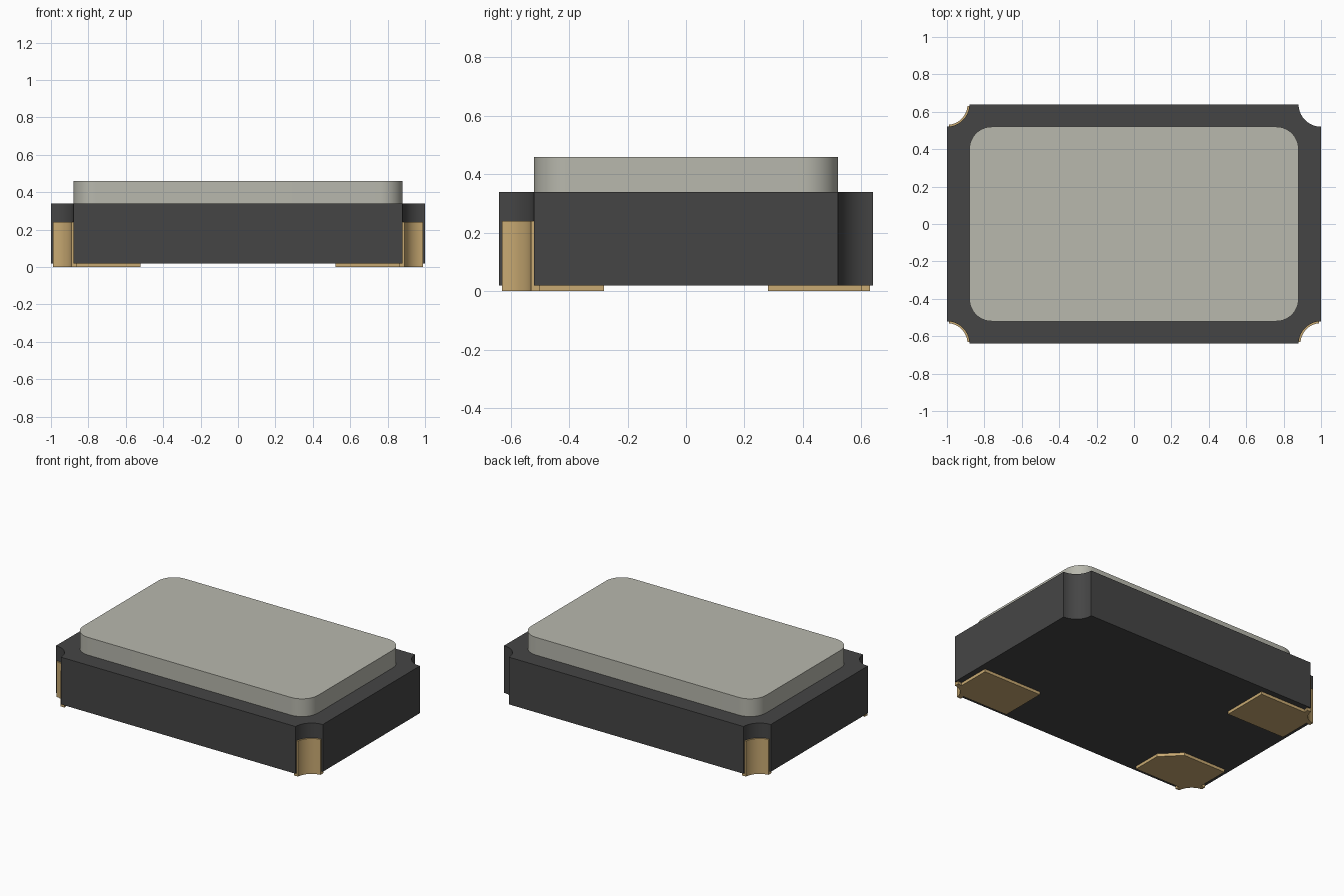
import bpy, bmesh
from math import asin, cos, sin, pi, radians

cube = bpy.data.objects.get("Cube")
if cube:
    bpy.data.objects.remove(cube, do_unlink=True)

HX, HY = 1.0, 0.64          # half length and half width of the body
NOTCH = 0.12                # corner notch radius
PAD_Z, BODY_Z, LID_Z, WALL_Z = 0.02, 0.34, 0.46, 0.24


def material(name, r, g, b):
    m = bpy.data.materials.new(name)
    m.use_nodes = True
    m.diffuse_color = (r, g, b, 1)
    m.node_tree.nodes["Principled BSDF"].inputs["Base Color"].default_value = (r, g, b, 1)
    return m


ceramic = material("dark ceramic", 0.06, 0.06, 0.06)
metal = material("pale metal", 0.48, 0.48, 0.42)
gold = material("gold plating", 0.58, 0.40, 0.17)


def prism(name, points, z0, z1, mat):
    """Extrude a flat outline from z0 to z1."""
    bm = bmesh.new()
    base = bm.faces.new([bm.verts.new((x, y, z0)) for x, y in points])
    top = bmesh.ops.extrude_face_region(bm, geom=[base])
    verts = [v for v in top["geom"] if isinstance(v, bmesh.types.BMVert)]
    bmesh.ops.translate(bm, verts=verts, vec=(0, 0, z1 - z0))
    bmesh.ops.recalc_face_normals(bm, faces=bm.faces)
    mesh = bpy.data.meshes.new(name)
    bm.to_mesh(mesh)
    bm.free()
    mesh.materials.append(mat)
    obj = bpy.data.objects.new(name, mesh)
    bpy.context.collection.objects.link(obj)
    bpy.ops.object.select_all(action='DESELECT')
    obj.select_set(True)
    bpy.context.view_layer.objects.active = obj
    bpy.ops.object.shade_smooth_by_angle(angle=radians(30))
    return obj


def arc(cx, cy, r, a0, a1, steps=16):
    return [(cx + r * cos(a0 + (a1 - a0) * i / steps),
             cy + r * sin(a0 + (a1 - a0) * i / steps)) for i in range(steps + 1)]


def notch_arc(r, inset):
    """Concave corner arc at +x +y, ending inset from both sides."""
    a = asin(inset / r)
    return arc(HX, HY, r, 1.5 * pi - a, pi + a)


def four_corners(corner):
    """Mirror one corner's points round to all four, in order."""
    out = []
    for sx, sy in ((1, 1), (-1, 1), (-1, -1), (1, -1)):
        pts = [(sx * x, sy * y) for x, y in corner]
        out += pts if sx * sy > 0 else pts[::-1]
    return out


# Ceramic body with scooped corners, and the rounded lid on top
prism("body", four_corners(notch_arc(NOTCH, 0)), PAD_Z, BODY_Z, ceramic)
lid = arc(HX - 2 * NOTCH, HY - 2 * NOTCH, NOTCH, 0, pi / 2)
prism("lid", four_corners(lid), BODY_Z, LID_Z, metal)

# Solder pads and plated corner walls; the back left corner has none
for label, sx, sy in (("front_left", 1, -1), ("front_right", -1, -1),
                      ("back_right", -1, 1)):
    def place(pts):
        return [(sx * x, sy * y) for x, y in pts]

    inner = [(0.52, 0.28)]
    if label == "front_right":       # bevelled marker pad
        inner = [(0.52, 0.40), (0.64, 0.28)]
    pad = [(0.52, 0.60)] + inner + [(0.96, 0.28)] + notch_arc(0.13, 0.04)
    prism(label + "_pad", place(pad), 0, PAD_Z, gold)
    wall = notch_arc(0.11, 0.01) + notch_arc(0.14, 0.01)[::-1]
    prism(label + "_corner_wall", place(wall), 0, WALL_Z, gold)
